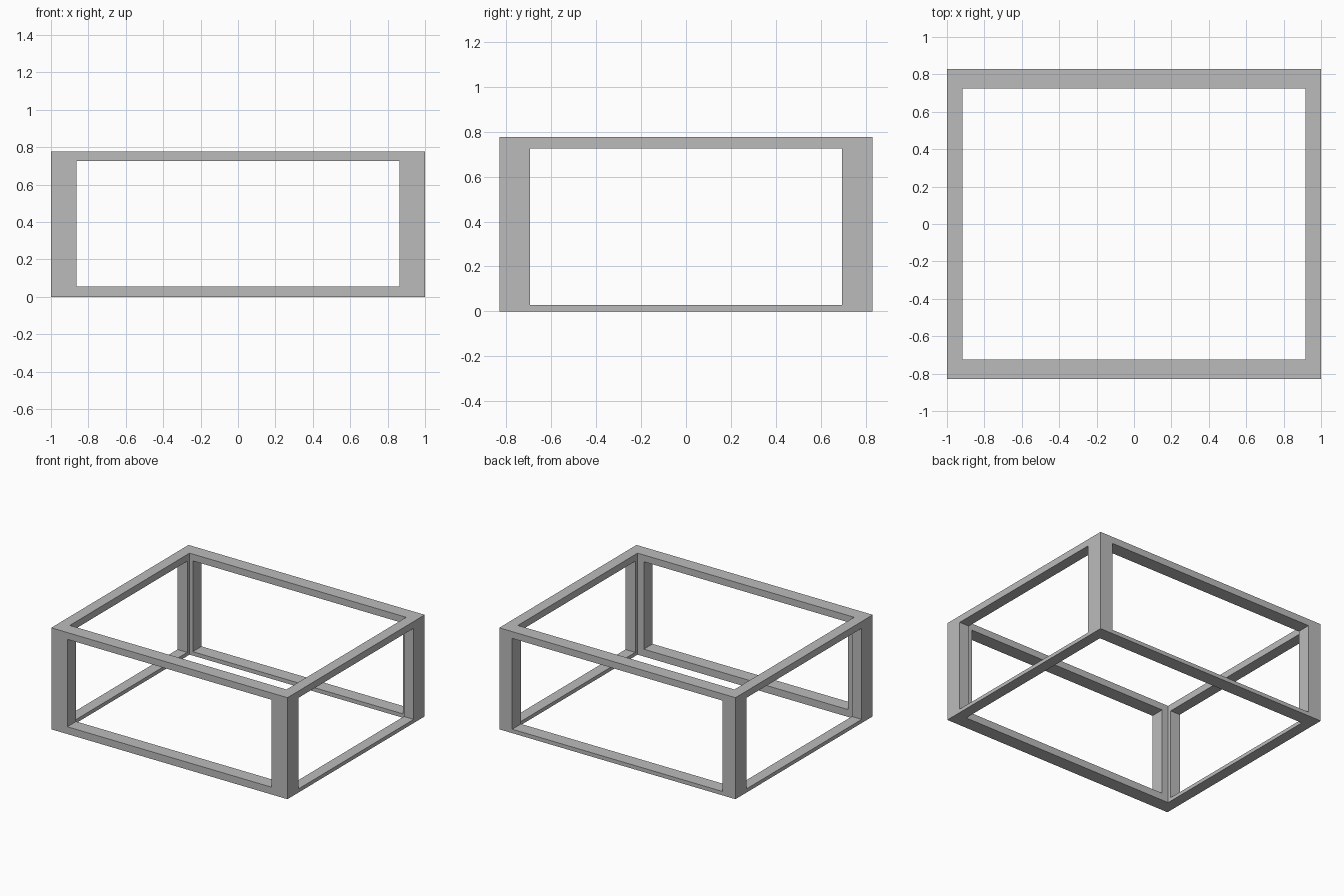
import bpy

cube = bpy.data.objects.get("Cube")
if cube:
    bpy.data.objects.remove(cube, do_unlink=True)

# Overall size, and the inner faces of the walls
X, Y, H = 1.0, 0.83, 0.777
IN_X, IN_Y = 0.917, 0.724
TOP = 0.725                      # underside of the top rails

grey = bpy.data.materials.new("plain grey")
grey.use_nodes = True
colour = (0.5, 0.5, 0.5, 1.0)
grey.diffuse_color = colour
grey.node_tree.nodes["Principled BSDF"].inputs["Base Color"].default_value = colour


def box(name, low, high):
    """Axis-aligned box between two corners."""
    mid = [(a + b) / 2 for a, b in zip(low, high)]
    bpy.ops.mesh.primitive_cube_add(size=1, location=mid)
    ob = bpy.context.object
    ob.name = name
    ob.scale = [b - a for a, b in zip(low, high)]
    bpy.ops.object.transform_apply(location=True, rotation=False, scale=True)
    ob.data.materials.append(grey)
    return ob


frame = box("box_frame", (-X, -Y, 0), (X, Y, H))

# Open well from top to bottom, then one window per wall; corners stay as L posts
cutters = [
    box("well_cutter", (-IN_X, -IN_Y, -0.2), (IN_X, IN_Y, H + 0.2)),
    box("front_cutter", (-0.864, -Y - 0.2, 0.056), (0.864, 0, TOP)),
    box("back_cutter", (-0.89, 0, 0.03), (0.89, Y + 0.2, TOP)),
    box("side_cutter", (-X - 0.2, -0.696, 0.028), (X + 0.2, 0.696, TOP)),
]

bpy.context.view_layer.objects.active = frame
for cutter in cutters:
    cutter.hide_render = True
    mod = frame.modifiers.new(cutter.name, 'BOOLEAN')
    mod.operation = 'DIFFERENCE'
    mod.solver = 'EXACT'
    mod.object = cutter
    bpy.ops.object.modifier_apply(modifier=mod.name)
    bpy.data.objects.remove(cutter, do_unlink=True)

# Flat faces throughout
for face in frame.data.polygons:
    face.use_smooth = False
